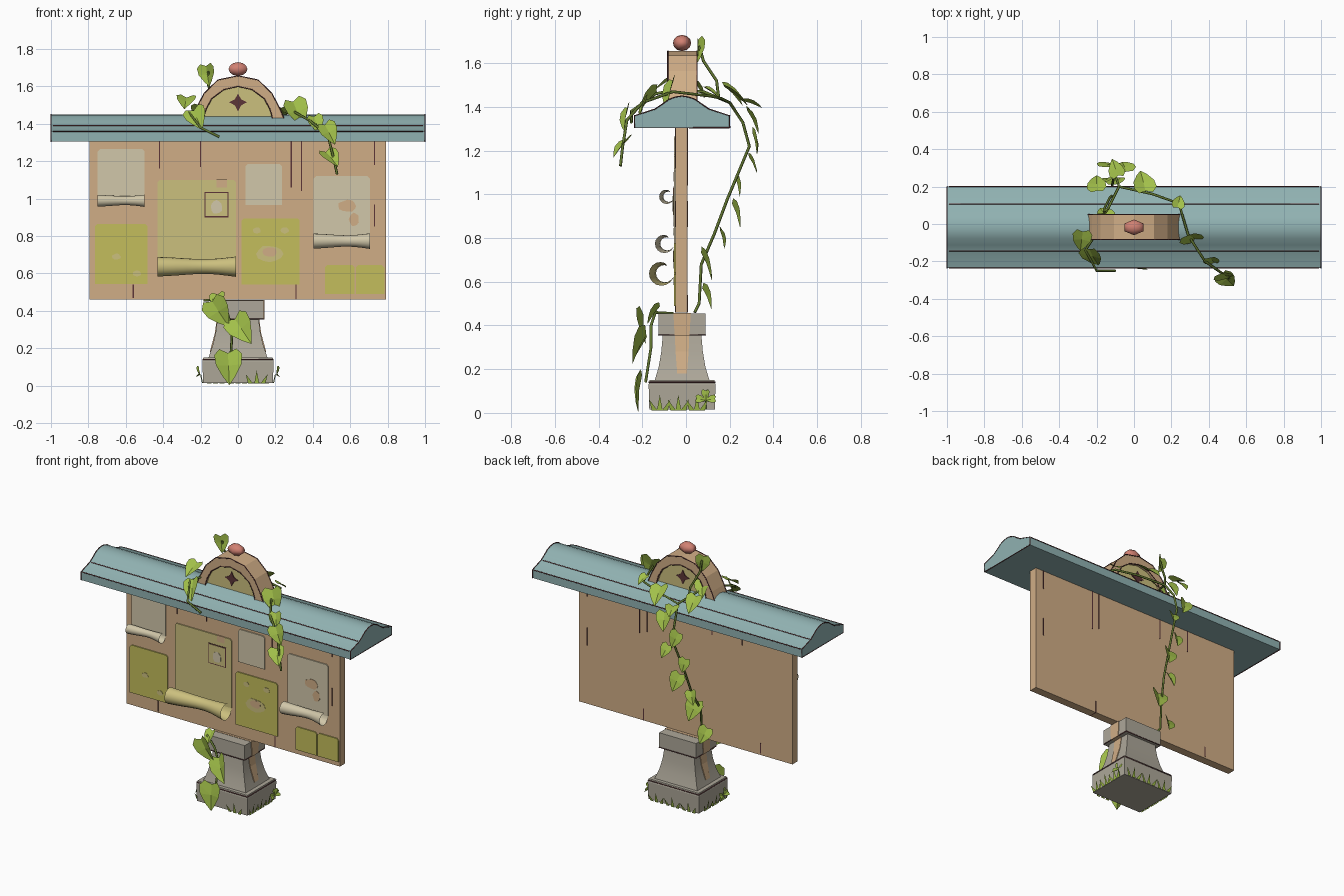
import bpy, bmesh, math, random
from mathutils import Vector

random.seed(4)
default = bpy.data.objects.get("Cube")
if default:
    bpy.data.objects.remove(default)


def material(name, r, g, b):
    rgba = [(c / 255) ** 2.2 for c in (r, g, b)] + [1]
    mat = bpy.data.materials.new(name)
    mat.use_nodes = True
    mat.diffuse_color = rgba
    mat.node_tree.nodes["Principled BSDF"].inputs["Base Color"].default_value = rgba
    return mat


WOOD = material("tan wood", 207, 172, 133)
ROOF = material("teal roof", 143, 176, 176)
STONE = material("grey stone", 172, 166, 152)
LEAF = material("leaf green", 160, 190, 75)
STEM = material("stem green", 98, 118, 52)
CREAM = material("cream paper", 208, 198, 168)
OCHRE = material("ochre paper", 202, 190, 125)
LIME = material("lime paper", 194, 188, 92)
KNOB = material("coral knob", 208, 128, 114)
DARK = material("dark maroon", 92, 56, 58)


def make(name, verts, faces, mat, smooth=0):
    mesh = bpy.data.meshes.new(name)
    mesh.from_pydata([tuple(v) for v in verts], [], faces)
    bm = bmesh.new()
    bm.from_mesh(mesh)
    bmesh.ops.recalc_face_normals(bm, faces=bm.faces)
    bm.to_mesh(mesh)
    bm.free()
    mesh.materials.append(mat)
    obj = bpy.data.objects.new(name, mesh)
    bpy.context.collection.objects.link(obj)
    if smooth:
        bpy.ops.object.select_all(action="DESELECT")
        obj.select_set(True)
        bpy.context.view_layer.objects.active = obj
        bpy.ops.object.shade_smooth_by_angle(angle=math.radians(smooth))
    return obj


def tube_faces(rows, n):
    faces = [(r * n + i, r * n + (i + 1) % n, (r + 1) * n + (i + 1) % n, (r + 1) * n + i)
             for r in range(rows - 1) for i in range(n)]
    return faces + [tuple(range(n)), tuple(range((rows - 1) * n, rows * n))]


def prism(name, outline, start, end, mat, along="y", smooth=0):
    place = (lambda p, d: (p[0], d, p[1])) if along == "y" else (lambda p, d: (d, p[0], p[1]))
    verts = [place(p, d) for d in (start, end) for p in outline]
    return make(name, verts, tube_faces(2, len(outline)), mat, smooth)


def rect(left, right, low, high):
    return [(left, low), (right, low), (right, high), (left, high)]


def loft(name, sections, mat, smooth=0):
    verts = [(sx * w, MID + sy * d, z) for w, d, z in sections
             for sx, sy in ((-1, -1), (1, -1), (1, 1), (-1, 1))]
    return make(name, verts, tube_faces(len(sections), 4), mat, smooth)


def lines(name, paths, radius, mat):
    curve = bpy.data.curves.new(name, "CURVE")
    curve.dimensions = "3D"
    curve.bevel_depth = radius
    curve.bevel_resolution = 1
    curve.use_fill_caps = True
    for path in paths:
        spline = curve.splines.new("POLY")
        spline.points.add(len(path) - 1)
        for point, co in zip(spline.points, path):
            point.co = (*co, 1)
    curve.materials.append(mat)
    bpy.context.collection.objects.link(bpy.data.objects.new(name, curve))


def mirrored(half):
    return half + [(-x, z) for x, z in reversed(half) if x > 0]


MID = -.018

# Stone post with wooden wedge showing on both sides
loft("post_base", [(.187, .15, .015), (.19, .153, .13), (.185, .148, .15)], STONE)
loft("post_body", [(.158, .125, .15), (.137, .107, .21), (.12, .095, .28), (.11, .088, .36)], STONE, 40)
loft("post_cap", [(.137, .107, .355), (.137, .107, .455)], STONE)
loft("post_wedge", [(.151, .022, .18), (.124, .03, .28), (.114, .033, .354), (.141, .034, .355),
                    (.141, .04, .457)], WOOD)

# Board and the plank cracks that run through it
prism("board", rect(-.795, .79, .46, 1.32), -.048, .007, WOOD)
for x, low, high in ((-.42, 1.16, 1.31), (.285, 1.06, 1.31), (.34, 1.04, 1.31), (.73, 1.18, 1.31),
                     (.73, .85, .97), (-.56, .47, .54), (.31, .46, .54), (-.2, 1.17, 1.31)):
    prism("plank_crack", rect(x - .003, x + .003, low, high), -.05, .009, DARK)

# Roof
slope = [(.218, 1.305), (.218, 1.36), (.125, 1.39), (.095, 1.41), (.06, 1.435), (.03, 1.446), (0, 1.45)]
roof = [(y + MID, z) for y, z in mirrored(slope)]
prism("roof", roof, -1, 1, ROOF, "x", 40)
trim = [[(s * .999, y, z) for y, z in roof + roof[:1]] for s in (-1, 1)]
for i in (1, 2, -2, -3):
    trim.append([(s, *roof[i]) for s in (-.99, .99)])
lines("roof_edge_lines", trim, .003, DARK)

# Arched crest with recessed panel, four-point emblem and knob
outer = mirrored([(.25, 1.4), (.245, 1.43), (.225, 1.48), (.18, 1.565), (.107, 1.635), (0, 1.657)])
inner = mirrored([(.19, 1.4), (.182, 1.44), (.17, 1.48), (.14, 1.535), (.075, 1.583), (0, 1.6)])
prism("crest_arch", outer + inner[::-1], -.083, .05, WOOD)
prism("crest_panel", inner, -.065, .032, OCHRE)
star = [((.048, .023)[i % 2] * math.cos(i * math.pi / 4),
         1.515 + (.048, .023)[i % 2] * math.sin(i * math.pi / 4)) for i in range(8)]
prism("crest_emblem", star, -.07, .037, DARK)
lines("crest_edge_lines", [[(x, y, z) for x, z in arch] for arch in (outer, inner) for y in (-.083, .05)],
      .003, DARK)
bpy.ops.mesh.primitive_uv_sphere_add(segments=6, ring_count=6, radius=1, location=(0, MID, 1.693))
knob = bpy.context.object
knob.name = "crest_knob"
knob.scale = (.058, .042, .037)
knob.data.materials.append(KNOB)
bpy.ops.object.shade_smooth_by_angle(angle=math.radians(60))

# Stone edge lines
for name, w, d, z in (("base_edge_line", .188, .151, .14), ("cap_edge_line", .137, .107, .357)):
    loop = [(sx * w, MID + sy * d, z) for sx, sy in ((-1, -1), (1, -1), (1, 1), (-1, 1), (-1, -1))]
    lines(name, [loop], .003, DARK)


# Notices, some with a curled lower edge
def notice(name, left, right, low, high, mat, curl=0):
    bottom = low + curl
    nick = .012
    prism(name, [(left, bottom), (right, bottom), (right, high - nick), (right - nick, high),
                 (left + nick, high), (left, high - nick)], -.055, -.047, mat)
    if curl:
        cols, steps = 9, 14
        verts = []
        for c in range(cols):
            f = c / (cols - 1)
            r = curl * (1 - .22 * math.sin(math.pi * f) + .05 * math.sin(7 * f))
            for s in range(steps):
                a = math.radians(290) * s / (steps - 1)
                rr = r * (1 - .04 * a)
                verts.append((left + (right - left) * f, -.053 - r + rr * math.cos(a),
                              bottom - rr * math.sin(a)))
        faces = [(c * steps + s, c * steps + s + 1, (c + 1) * steps + s + 1, (c + 1) * steps + s)
                 for c in range(cols - 1) for s in range(steps - 1)]
        make(name + "_curl", verts, faces, mat, 60)


notice("upper_left_notice", -.75, -.5, .955, 1.265, CREAM, .036)
notice("large_notice", -.43, -.01, .58, 1.1, OCHRE, .06)
notice("small_notice", .04, .235, .965, 1.185, CREAM)
notice("right_notice", .405, .705, .73, 1.12, CREAM, .046)
notice("lower_left_notice", -.765, -.485, .545, .865, LIME)
notice("middle_notice", .02, .33, .54, .895, LIME)
notice("low_right_notice", .465, .622, .49, .645, LIME)
notice("low_right_notice_b", .63, .782, .49, .645, LIME)


# Stains, tag and torn corner on the notices
def spot(name, x, z, w, h, mat, y=-.057):
    pts = [(x + w * random.uniform(.8, 1) * math.cos(a * math.pi / 6),
            z + h * random.uniform(.8, 1) * math.sin(a * math.pi / 6)) for a in range(12)]
    prism(name, pts, y, -.05, mat)


prism("tag_border", rect(-.18, -.05, .9, 1.035), -.057, -.05, DARK)
prism("tag", rect(-.174, -.056, .906, 1.029), -.059, -.05, OCHRE)
prism("torn_gap", rect(-.115, -.06, 1.06, 1.102), -.0565, -.05, WOOD)
spot("tag_mark", -.115, .955, .035, .04, CREAM, -.061)
spot("ring_stain", .17, .705, .075, .05, OCHRE)
spot("ring_stain_middle", .17, .715, .045, .03, WOOD, -.059)
spot("right_stain", .585, .96, .055, .035, WOOD)
spot("right_stain_low", .62, .89, .03, .04, WOOD)
for x, z in ((.1, .83), (.25, .83), (-.65, .69), (-.54, .6)):
    spot("small_stain", x, z, .025, .018, OCHRE)


# Heart-shaped leaves, folded along the midrib
def leaves(name, spots, normal, tip, jitter=.3):
    half = [(.27, -.12), (.44, .08), (.4, .4), (.2, .75)]
    verts, faces = [], []
    for x, y, z, size in spots:
        wobble = lambda v: (Vector(v) + Vector([random.uniform(-jitter, jitter) for _ in v])).normalized()
        n, t = wobble(normal), wobble(tip)
        side = t.cross(n).normalized()
        n = side.cross(t)
        base = Vector((x, y, z)) - t * size * .45
        k = len(verts)
        outline = [(0, 0), (0, .4), (0, 1)] + half + [(-u, v) for u, v in half]
        verts += [base + size * (side * u + t * v + n * (.3 * abs(u) - .15 * v * v)) for u, v in outline]
        for h in (3, 7):
            faces += [(k, k + h, k + h + 1, k + 1), (k + 1, k + h + 1, k + h + 2),
                      (k + 1, k + h + 2, k + h + 3, k + 2)]
    make(name, verts, faces, LEAF)


# Vine climbing from the post up the back and across the roof
lines("vine_stems", [
    [(-.14, .04, .46), (-.16, .06, .5), (-.16, .07, .68), (-.13, .13, .82), (-.12, .19, .98),
     (-.1, .29, 1.22), (-.1, .26, 1.33), (-.08, .2, 1.42), (.1, .16, 1.44), (.24, .11, 1.45),
     (.29, -.06, 1.47), (.38, -.2, 1.42), (.48, -.27, 1.34), (.51, -.29, 1.22), (.53, -.3, 1.13)],
    [(-.08, .2, 1.42), (-.14, .08, 1.47), (-.2, -.05, 1.48), (-.26, -.14, 1.46), (-.2, -.25, 1.38),
     (-.1, -.25, 1.33)],
    [(-.12, .15, 1.44), (-.13, .14, 1.52), (-.16, .08, 1.61), (-.16, .06, 1.68)],
    [(-.18, -.06, .455), (-.13, -.14, .46), (-.06, -.16, .4), (-.03, -.16, .3), (-.04, -.185, .14)],
], .007, STEM)
leaves("crest_leaf", [(-.165, .06, 1.66, .11)], (-.3, .8, .3), (.1, .1, -1), .1)
leaves("roof_left_leaves", [(-.28, -.09, 1.52, .12), (-.22, -.18, 1.43, .14)], (-.2, -.6, .7), (.1, -.6, -.5))
leaves("roof_right_leaves", [(.32, -.08, 1.46, .15), (.42, -.2, 1.4, .1), (.49, -.28, 1.35, .12),
                             (.5, -.3, 1.22, .12)], (.1, -.7, .6), (.2, -.5, -.7))
leaves("roof_back_leaves", [(-.2, .22, 1.46, .12), (-.16, .06, 1.49, .11), (.05, .23, 1.46, .14),
                            (.24, .12, 1.47, .08), (-.1, .3, 1.42, .1)], (0, .4, .9), (-.1, .8, -.4))
leaves("back_vine_leaves", [(-.05, .31, 1.34, .12), (-.14, .32, 1.24, .11), (-.06, .31, 1.14, .09),
                            (-.15, .24, 1.04, .09), (-.09, .235, .91, .12), (-.16, .17, .8, .09),
                            (-.12, .1, .68, .14), (-.2, .1, .53, .11)], (-.2, .8, .5), (0, .5, -.8))
leaves("post_leaves", [(-.1, -.2, .39, .16), (.02, -.22, .3, .17), (-.05, -.22, .1, .17),
                       (-.11, -.15, .455, .1)], (-.1, -.85, .4), (.2, -.3, -.9))

# Clover and grass around the base
for side, y in ((-1, -.1), (1, .09)):
    centre = Vector((side * .2, y, .06))
    lines("clover_stem", [[(side * .19, y, .015), centre]], .003, STEM)
    for dy, dz in ((-1, .1), (1, .1), (0, 1)):
        p = centre + Vector((side * .01, dy * .022, dz * .022))
        leaves("clover_leaf", [(*p, .045)], (side, -.3, .5), (0, -dy, -dz), .05)


def grass(name, count, start, step, out):
    verts, faces = [], []
    for i in range(count):
        for lean in (-1, 0, 1):
            root = Vector(start) + Vector(step) * i + Vector(step) * lean * .28
            along = Vector(step).normalized()
            top = root + along * lean * .025 + Vector(out) * .012 + Vector((0, 0, .07 - .02 * abs(lean)))
            k = len(verts)
            verts += [root - along * .013, root + along * .013, top]
            faces.append((k, k + 1, k + 2))
    make(name, verts, faces, LEAF)


grass("front_grass", 1, (.1, -.176, .012), (.12, 0, 0), (0, -1, 0))
grass("back_grass", 3, (-.12, .14, .012), (.12, 0, 0), (0, 1, 0))
for s, label in ((-1, "right"), (1, "left")):
    grass(label + "_grass", 3, (s * .193, -.12, .012), (0, .085, 0), (s, 0, 0))
